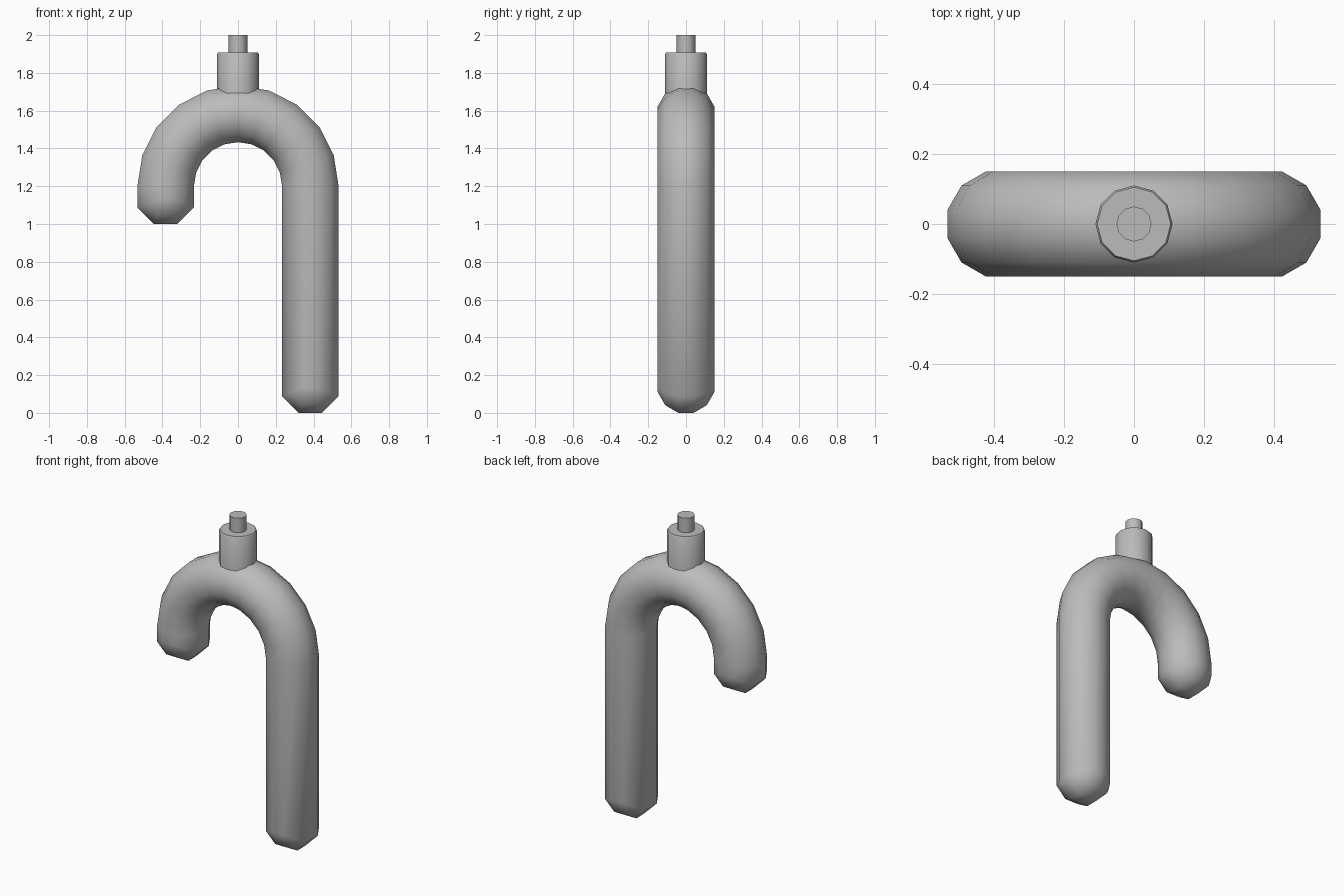
import bpy, bmesh
from math import radians, sin, cos, tan, pi

if "Cube" in bpy.data.objects:
    bpy.data.objects.remove(bpy.data.objects["Cube"])

SIDES, TUBE_R = 12, 0.155     # cane cross-section
BEND_R, BEND_Z = 0.383, 1.2   # arch centre line
STEPS = 10
FLAT = TUBE_R * cos(radians(15))

grey = bpy.data.materials.new("plain_grey")
grey.use_nodes = True
colour = (0.5, 0.5, 0.5, 1)
grey.diffuse_color = colour
grey.node_tree.nodes["Principled BSDF"].inputs["Base Color"].default_value = colour


def finish(bm, name, angle):
    bmesh.ops.recalc_face_normals(bm, faces=bm.faces)
    mesh = bpy.data.meshes.new(name)
    bm.to_mesh(mesh)
    bm.free()
    mesh.materials.append(grey)
    obj = bpy.data.objects.new(name, mesh)
    bpy.context.collection.objects.link(obj)
    bpy.ops.object.select_all(action="DESELECT")
    obj.select_set(True)
    bpy.context.view_layer.objects.active = obj
    bpy.ops.object.shade_smooth_by_angle(angle=radians(angle))
    return obj


# Hooked cane: a tube swept over the arch, with rounded ends
section = [(TUBE_R * cos(radians(15 + 30 * k)), TUBE_R * sin(radians(15 + 30 * k)))
           for k in range(SIDES)]
bm = bmesh.new()


def end_ring(side, base):
    """Ring where the straight tube meets its rounded end."""
    return [bm.verts.new((side * (BEND_R + u), v, base + FLAT - abs(u) * tan(pi / 8)))
            for u, v in section]


def rounded_end(ring, side, base):
    """Close a ring with strips folded under the tube."""
    rows = []
    for k in (9, 10, 11, 0, 1, 2):
        u, v = section[k]
        under = [bm.verts.new((side * (BEND_R + s * u * tan(pi / 8)), v, base + FLAT - u))
                 for s in (1, -1)]
        rows.append([ring[k], *under, ring[(5 - k) % SIDES]])
    for a, b in zip(rows, rows[1:]):
        for i in range(3):
            bm.faces.new((a[i], a[i + 1], b[i + 1], b[i]))
    bm.faces.new(rows[0])
    bm.faces.new(rows[-1])


rings = [end_ring(1, 0)]
for i in range(STEPS + 1):
    a = pi * i / STEPS
    rings.append([bm.verts.new(((BEND_R + u) * cos(a), v, BEND_Z + (BEND_R + u) * sin(a)))
                  for u, v in section])
rings.append(end_ring(-1, 1.0))
for a, b in zip(rings, rings[1:]):
    for k in range(SIDES):
        n = (k + 1) % SIDES
        bm.faces.new((a[k], a[n], b[n], b[k]))
rounded_end(rings[0], 1, 0)
rounded_end(rings[-1], -1, 1.0)
finish(bm, "hooked_cane", 80)


# Hanger collar and stem
def turned(name, profile):
    bm = bmesh.new()
    loops = [[bm.verts.new((r * sin(2 * pi * k / SIDES), r * cos(2 * pi * k / SIDES), z))
              for k in range(SIDES)] for r, z in profile]
    for a, b in zip(loops, loops[1:]):
        for k in range(SIDES):
            n = (k + 1) % SIDES
            bm.faces.new((a[k], a[n], b[n], b[k]))
    bm.faces.new(loops[0])
    bm.faces.new(loops[-1])
    return finish(bm, name, 40)


turned("hanger_collar", [(0.11, 1.61), (0.11, 1.9), (0.105, 1.908)])
turned("hanger_stem", [(0.05, 1.88), (0.05, 2.0)])
